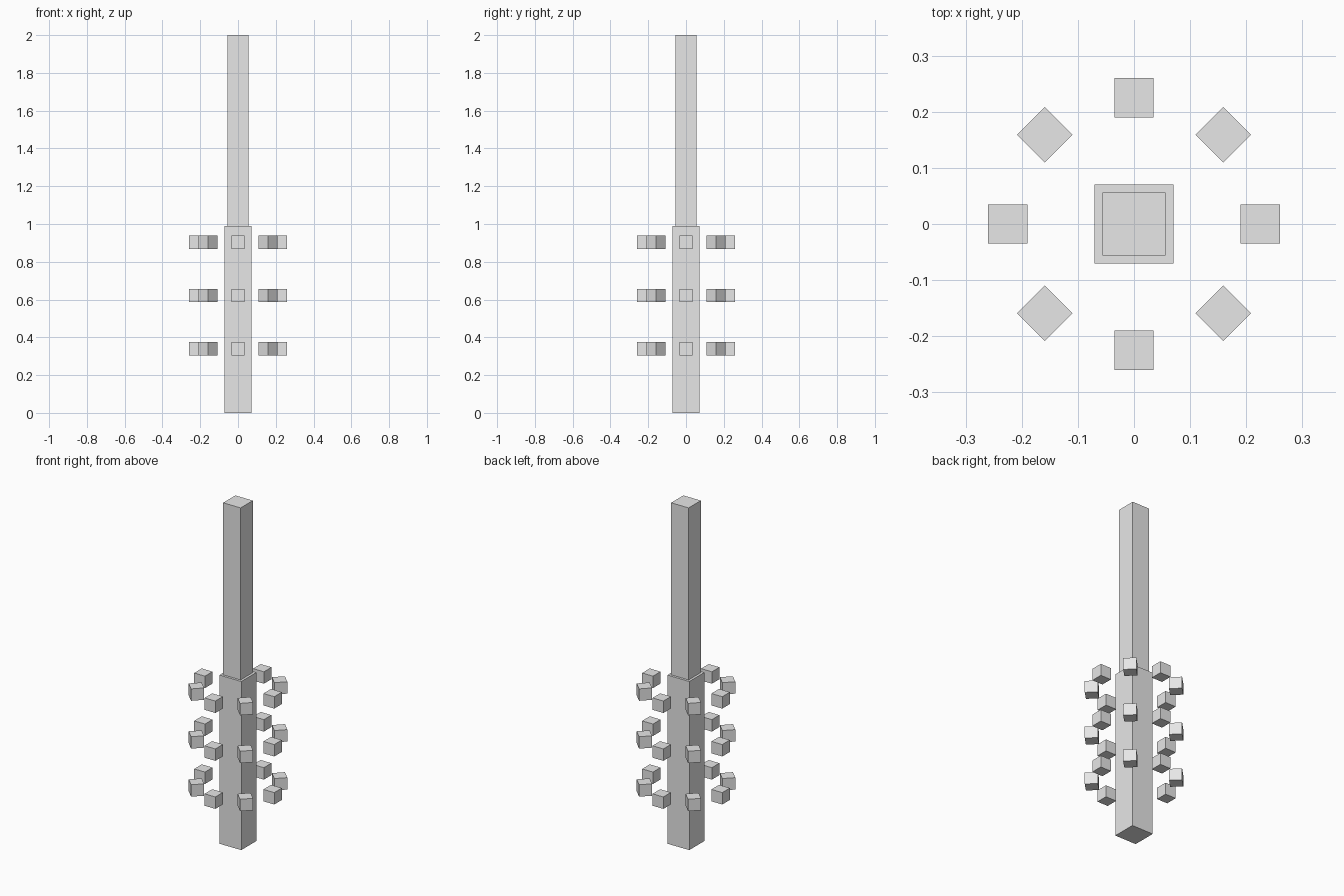
import bpy, math

if "Cube" in bpy.data.objects:
    bpy.data.objects.remove(bpy.data.objects["Cube"])

grey = bpy.data.materials.new("light_grey")
grey.diffuse_color = (0.8, 0.8, 0.8, 1)
grey.use_nodes = True
grey.node_tree.nodes["Principled BSDF"].inputs["Base Color"].default_value = grey.diffuse_color


def box(name, size, loc, turn=0.0):
    bpy.ops.mesh.primitive_cube_add(size=1, location=loc, rotation=(0, 0, turn))
    ob = bpy.context.object
    ob.name = name
    ob.scale = size
    bpy.ops.object.transform_apply(location=False, rotation=False, scale=True)
    ob.data.materials.append(grey)
    return ob


# Square post: thick lower half, slimmer upper half
SPLIT = 0.99
box("lower_post", (0.141, 0.141, SPLIT), (0, 0, SPLIT / 2))
box("upper_post", (0.113, 0.113, 2 - SPLIT), (0, 0, (2 + SPLIT) / 2))

# Three rings of eight cubes floating around the lower post
RADIUS, SIDE = 0.225, 0.07
for ring, z in enumerate((0.34, 0.622, 0.903)):
    for i in range(8):
        a = i * math.pi / 4
        box(f"ring_{ring + 1}_cube_{i + 1}", (SIDE,) * 3,
            (RADIUS * math.cos(a), RADIUS * math.sin(a), z), a)
